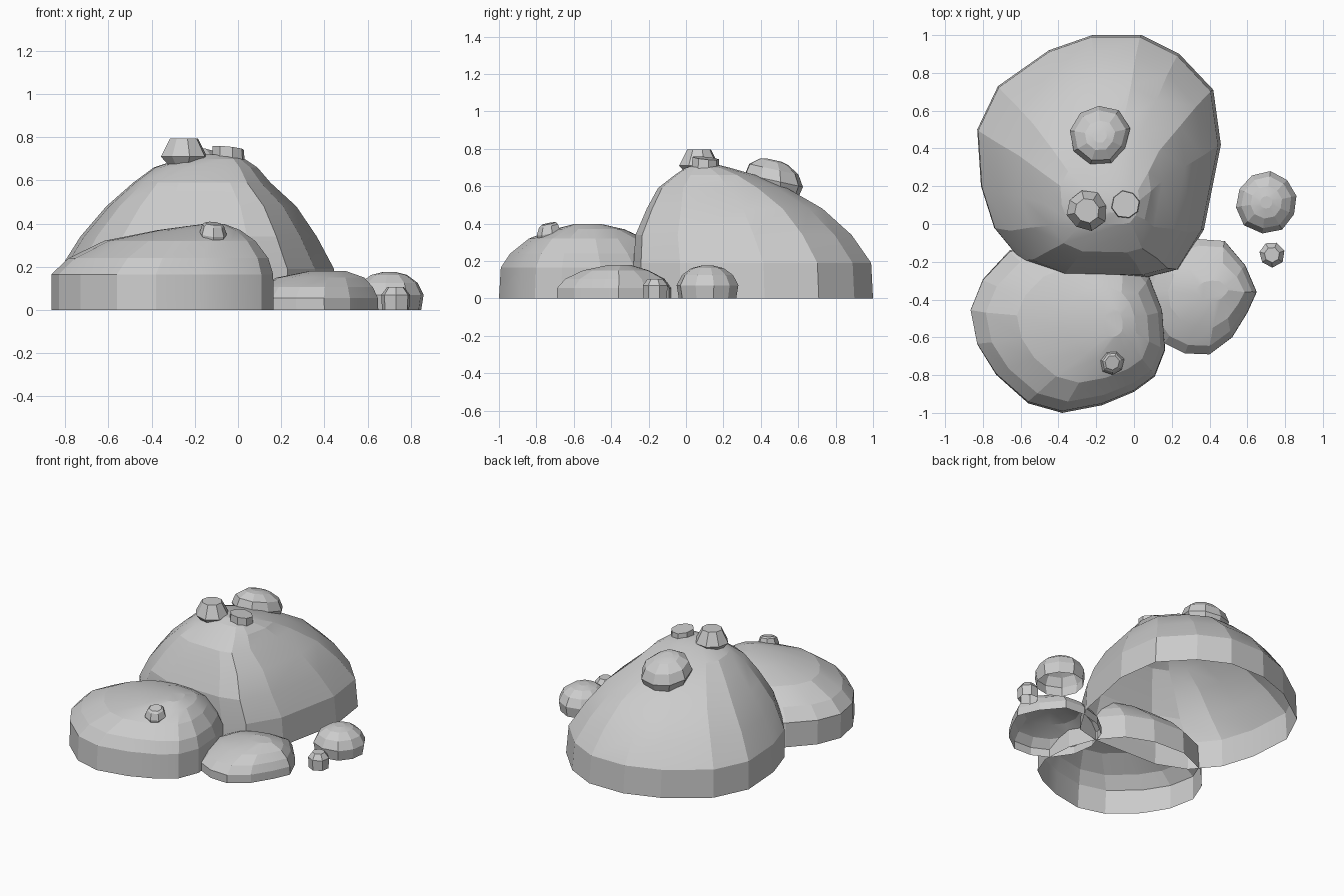
import bpy, bmesh, math, random

random.seed(4)


def loft(name, outline, levels, tilt=(0, 0), close_bottom=False):
    """Skin one outline, fitted to (z, xmin, xmax, ymin, ymax) at every level."""
    xs, ys = [p[0] for p in outline], [p[1] for p in outline]
    x0, x1, y0, y1 = min(xs), max(xs), min(ys), max(ys)
    _, a0, a1, b0, b1 = levels[0]
    cx, cy = (a0 + a1) / 2, (b0 + b1) / 2
    bm = bmesh.new()
    rings = []
    for z, a, b, c, d in levels:
        ring = []
        for px, py in outline:
            x = a + (px - x0) / (x1 - x0) * (b - a)
            y = c + (py - y0) / (y1 - y0) * (d - c)
            ring.append(bm.verts.new((x, y, z + tilt[0] * (x - cx) + tilt[1] * (y - cy))))
        rings.append(ring)
    n = len(outline)
    for lo, hi in zip(rings, rings[1:]):
        for i in range(n):
            j = (i + 1) % n
            bm.faces.new((lo[i], lo[j], hi[j], hi[i]))
    bm.faces.new(rings[-1])
    if close_bottom:
        bm.faces.new(rings[0][::-1])
    mesh = bpy.data.meshes.new(name)
    bm.to_mesh(mesh)
    bm.free()
    ob = bpy.data.objects.new(name, mesh)
    bpy.context.collection.objects.link(ob)
    bpy.ops.object.select_all(action='DESELECT')
    ob.select_set(True)
    bpy.context.view_layer.objects.active = ob
    bpy.ops.object.shade_smooth_by_angle(angle=math.radians(14))
    return ob


def pebble(name, cx, cy, rx, ry, rings, sides=8, tilt=(0, 0), close=False):
    """Small irregular stone; rings are (z, radius factor)."""
    outline = []
    for i in range(sides):
        t = math.tau * (i + 0.3) / sides
        r = random.uniform(0.93, 1.05)
        outline.append((r * math.cos(t), r * math.sin(t)))
    levels = [(z, cx - rx * f, cx + rx * f, cy - ry * f, cy + ry * f) for z, f in rings]
    return loft(name, outline, levels, tilt, close)


# large boulder, open underneath
loft("large_boulder",
     [(0.04, 1.0), (-0.22, 1.0), (-0.45, 0.92), (-0.72, 0.73), (-0.83, 0.5),
      (-0.81, 0.2), (-0.74, -0.02), (-0.6, -0.19), (-0.4, -0.27), (0.08, -0.28),
      (0.24, -0.24), (0.37, -0.03), (0.46, 0.42), (0.42, 0.71), (0.24, 0.9)],
     [(0, -0.83, 0.46, -0.28, 1.0), (0.19, -0.825, 0.445, -0.28, 0.99),
      (0.34, -0.73, 0.365, -0.27, 0.885), (0.48, -0.61, 0.27, -0.21, 0.73),
      (0.59, -0.485, 0.15, -0.15, 0.54), (0.66, -0.39, 0.09, -0.06, 0.37),
      (0.70, -0.27, 0.03, 0.0, 0.23), (0.72, -0.15, -0.05, 0.06, 0.15)])

# medium boulder at front left
loft("front_boulder",
     [(-0.865, -0.45), (-0.83, -0.63), (-0.73, -0.79), (-0.56, -0.94), (-0.38, -0.99),
      (-0.17, -0.95), (0.0, -0.88), (0.11, -0.8), (0.165, -0.66), (0.15, -0.45),
      (0.08, -0.27), (-0.04, -0.13), (-0.22, -0.06), (-0.45, -0.05), (-0.66, -0.14),
      (-0.8, -0.29)],
     [(0, -0.865, 0.165, -1.0, -0.05), (0.165, -0.865, 0.163, -0.99, -0.06),
      (0.24, -0.785, 0.14, -0.94, -0.12), (0.32, -0.62, 0.08, -0.84, -0.22),
      (0.37, -0.37, 0.01, -0.71, -0.33), (0.397, -0.17, -0.06, -0.6, -0.45)])

# low boulder at front right
loft("low_boulder",
     [(0.34, -0.08), (0.2, -0.12), (0.1, -0.2), (0.05, -0.35), (0.07, -0.5),
      (0.16, -0.63), (0.27, -0.685), (0.4, -0.69), (0.52, -0.6), (0.6, -0.47),
      (0.65, -0.36), (0.59, -0.22), (0.48, -0.09)],
     [(0, 0.05, 0.65, -0.69, -0.08), (0.055, 0.05, 0.648, -0.69, -0.08),
      (0.105, 0.09, 0.625, -0.645, -0.115), (0.15, 0.18, 0.585, -0.55, -0.2),
      (0.18, 0.33, 0.5, -0.41, -0.3)])

# loose stones on the ground
pebble("round_stone", 0.7, 0.115, 0.16, 0.165,
       [(0, 0.93), (0.07, 1), (0.125, 0.83), (0.162, 0.52), (0.175, 0.2)], 10)
pebble("ground_pebble", 0.73, -0.165, 0.066, 0.066,
       [(0, 0.95), (0.07, 1), (0.105, 0.6)], 7)

# stones resting on the boulders
pebble("back_stone", -0.18, 0.47, 0.16, 0.155,
       [(0.57, 0.85), (0.63, 1), (0.69, 0.85), (0.73, 0.5), (0.74, 0.25)],
       9, (0, -0.22), True)
pebble("summit_stone", -0.25, 0.07, 0.107, 0.107,
       [(0.655, 0.55), (0.71, 1), (0.795, 0.6)], 8, close=True)
pebble("summit_pebble", -0.045, 0.105, 0.076, 0.074,
       [(0.67, 0.85), (0.695, 1), (0.75, 0.95)], 8, (-0.1, -0.1), True)
pebble("front_pebble", -0.115, -0.735, 0.063, 0.063,
       [(0.31, 0.8), (0.35, 1), (0.39, 0.8), (0.40, 0.6)], 7, (-0.1, 0.2), True)
